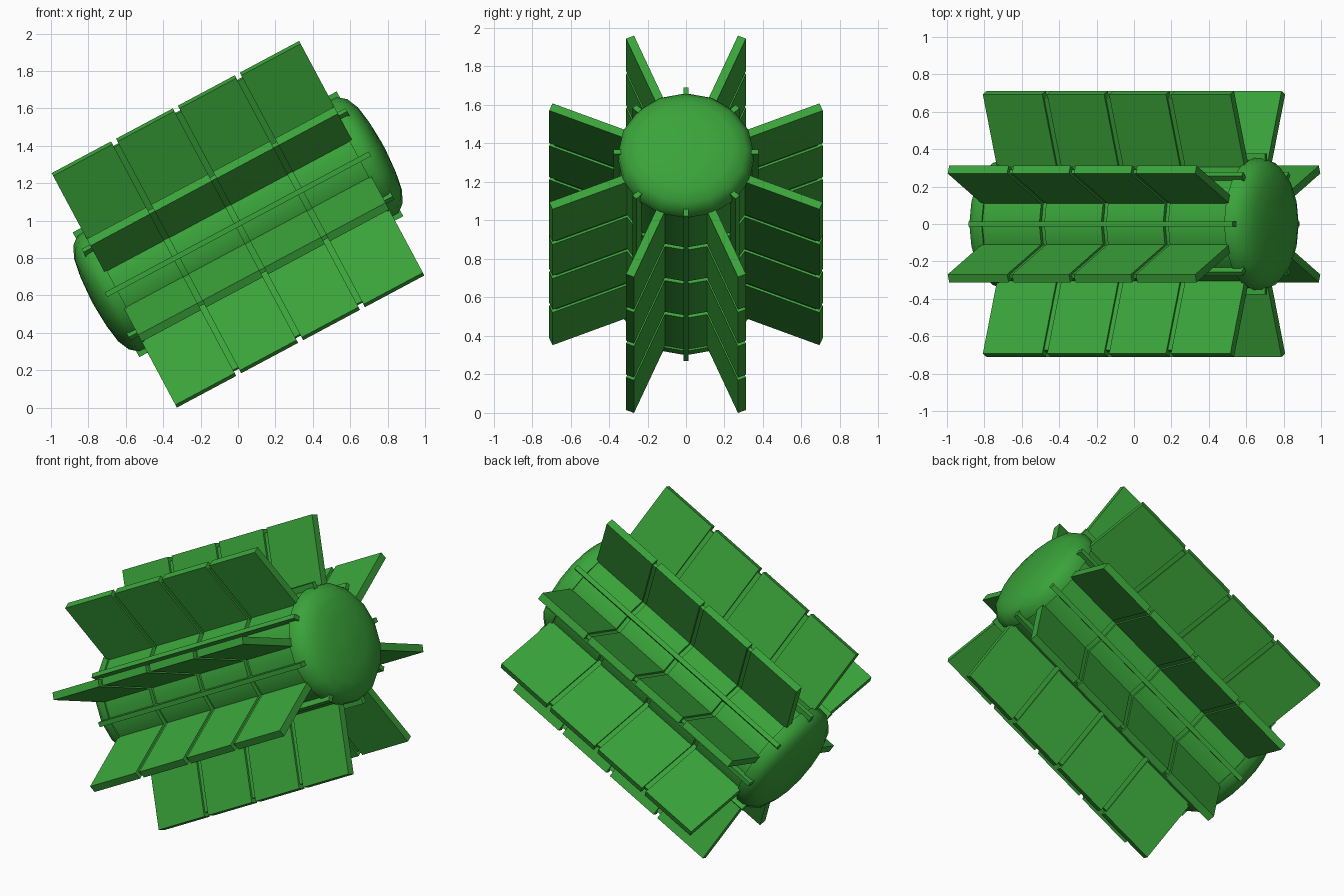
import bpy, bmesh, math
from mathutils import Matrix

if "Cube" in bpy.data.objects:
    bpy.data.objects.remove(bpy.data.objects["Cube"])

# One flat green
green = bpy.data.materials.new("leaf_green")
green.diffuse_color = (0.042, 0.37, 0.042, 1)
green.use_nodes = True
green.node_tree.nodes["Principled BSDF"].inputs["Base Color"].default_value = green.diffuse_color

# Local x is the long axis; the whole body is pitched up in the xz plane
TILT = Matrix.Translation((0, 0, 0.98)) @ Matrix.Rotation(-math.radians(28.1), 4, 'Y')
SEGMENTS = [(-0.75, -0.39), (-0.36, -0.015), (0.015, 0.36), (0.39, 0.75)]


def finish(name, bm, smooth=False):
    bmesh.ops.recalc_face_normals(bm, faces=bm.faces)
    me = bpy.data.meshes.new(name)
    bm.to_mesh(me)
    bm.free()
    ob = bpy.data.objects.new(name, me)
    bpy.context.collection.objects.link(ob)
    ob.matrix_world = TILT
    me.materials.append(green)
    if smooth:
        bpy.ops.object.select_all(action='DESELECT')
        ob.select_set(True)
        bpy.context.view_layer.objects.active = ob
        bpy.ops.object.shade_smooth_by_angle(angle=math.radians(40))


def add_plate(bm, angle, u0, u1, r0, r1, thick):
    """Box running along the axis and standing out radially."""
    m = (Matrix.Rotation(angle, 4, 'X')
         @ Matrix.Translation(((u0 + u1) / 2, 0, (r0 + r1) / 2))
         @ Matrix.Diagonal((u1 - u0, thick, r1 - r0, 1)))
    bmesh.ops.create_cube(bm, size=1, matrix=m)


def add_lathe(bm, profile, n=16):
    """Revolve (u, radius) points around the long axis, with closed ends."""
    rings = []
    for u, r in profile:
        rings.append([bm.verts.new((u, r * math.sin(2 * math.pi * i / n),
                                    r * math.cos(2 * math.pi * i / n))) for i in range(n)])
    for a, b in zip(rings, rings[1:]):
        for i in range(n):
            j = (i + 1) % n
            bm.faces.new((a[i], a[j], b[j], b[i]))
    bm.faces.new(rings[0])
    bm.faces.new(rings[-1])


# Barrel: recessed core and four raised sections
bm = bmesh.new()
add_lathe(bm, [(-0.75, 0.32), (0.75, 0.32)])
for u0, u1 in SEGMENTS:
    add_lathe(bm, [(u0, 0.345), (u1, 0.345)])
finish("barrel", bm, True)

# Eight fins, each a thin core with four thicker panels
for k in range(8):
    a = math.radians(22.5 + 45 * k)
    bm = bmesh.new()
    add_plate(bm, a, -0.74, 0.74, 0.25, 0.735, 0.022)
    for u0, u1 in SEGMENTS:
        add_plate(bm, a, u0, u1, 0.25, 0.76, 0.045)
    finish(f"fin_{k + 1}", bm)

# Eight slim ribs between the fins
bm = bmesh.new()
for k in range(8):
    add_plate(bm, math.radians(45 * k), -0.80, 0.80, 0.29, 0.378, 0.028)
finish("ribs", bm)

# Rounded caps on both ends
for side, name in ((1, "upper_cap"), (-1, "lower_cap")):
    bm = bmesh.new()
    prof = [(0.735, 0.355), (0.785, 0.352), (0.83, 0.315), (0.86, 0.25), (0.876, 0.15), (0.884, 0.02)]
    add_lathe(bm, [(side * u, r) for u, r in prof])
    finish(name, bm, True)
